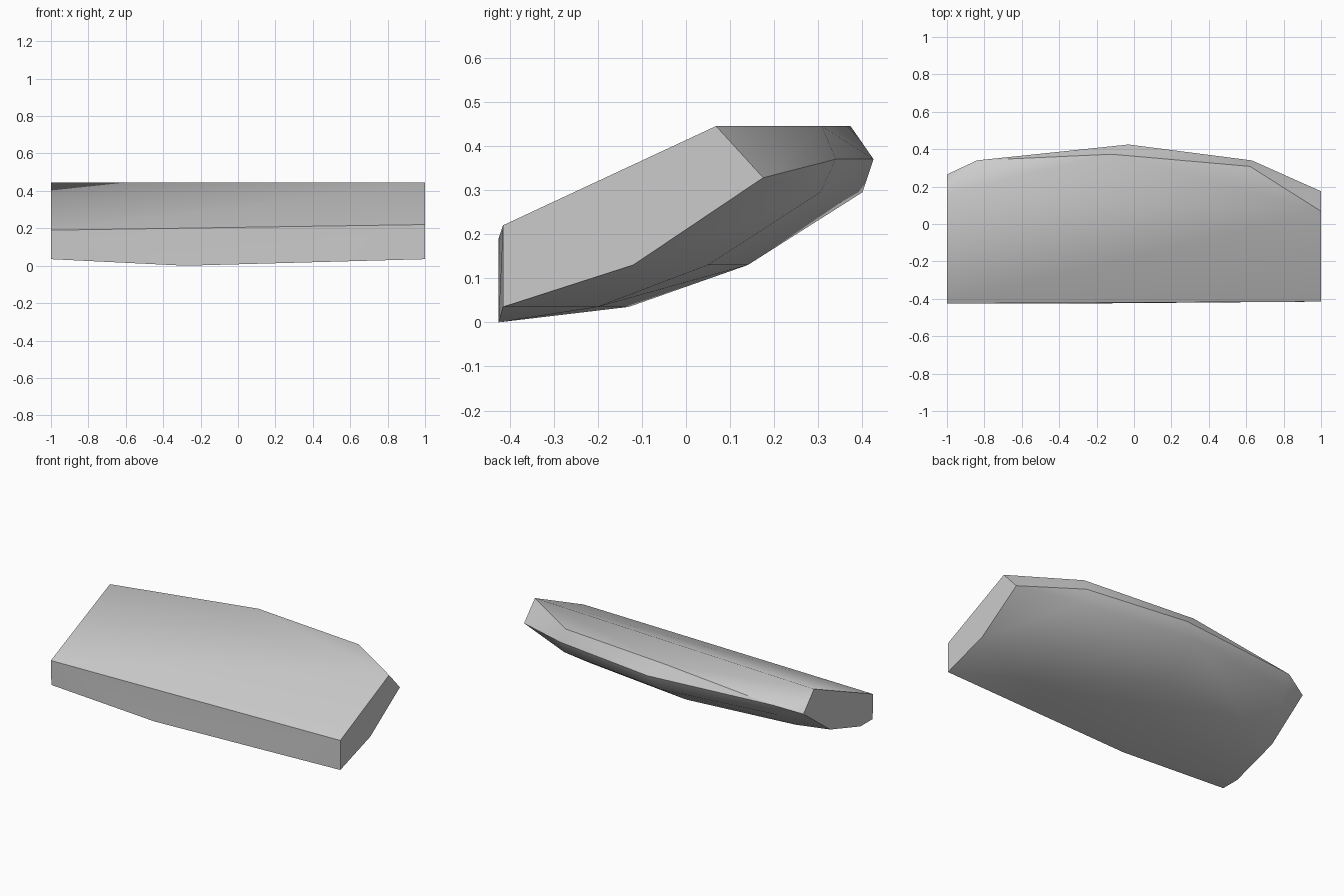
import bpy
import bmesh
import math

default_cube = bpy.data.objects.get("Cube")
if default_cube:
    bpy.data.objects.remove(default_cube, do_unlink=True)


def make_material(name, value):
    """Plain grey material shown in viewport and render."""
    material = bpy.data.materials.new(name)
    material.use_nodes = True
    colour = (value, value, value, 1.0)
    material.diffuse_color = colour
    material.node_tree.nodes["Principled BSDF"].inputs["Base Color"].default_value = colour
    return material


def add_contour(mesh, height, points):
    """Add a row of corners at one height along the slab."""
    for x, y in points:
        mesh.verts.new((x, y, height))


def build_slab(name, material):
    mesh = bmesh.new()

    # Front face: sloping top edge and a shallow keel underneath
    for x, y, z in ((-1, -.425, .19), (1, -.415, .22), (-.28, -.425, 0)):
        mesh.verts.new((x, y, z))

    # Underside contours, bulging backwards as they rise
    add_contour(mesh, .035, ((-1, -.42), (-1, -.3), (-.2, -.13), (.63, -.2), (1, -.415)))
    add_contour(mesh, .13, ((-1, 0), (-.8, .06), (-.1, .14), (.63, .05), (1, -.12)))
    add_contour(mesh, .295, ((-.84, .3), (-.1, .4), (.63, .305)))

    # Back rim, the widest line of the slab
    add_contour(mesh, .328, ((-1, .265), (1, .175)))
    add_contour(mesh, .37, ((-.84, .34), (-.03, .425), (.63, .34)))

    # Flat top plateau behind the slope
    add_contour(mesh, .445, ((-1, .16), (-.12, .373), (.62, .308), (1, .068)))

    # Wrap the corners into a solid and merge coplanar facets
    hull = bmesh.ops.convex_hull(mesh, input=mesh.verts[:])
    spare = [v for v in hull["geom_interior"] if isinstance(v, bmesh.types.BMVert)]
    bmesh.ops.delete(mesh, geom=spare, context="VERTS")
    bmesh.ops.dissolve_limit(mesh, angle_limit=math.radians(1),
                             verts=mesh.verts[:], edges=mesh.edges[:])
    bmesh.ops.recalc_face_normals(mesh, faces=mesh.faces[:])

    data = bpy.data.meshes.new(name)
    mesh.to_mesh(data)
    mesh.free()
    data.materials.append(material)
    slab = bpy.data.objects.new(name, data)
    bpy.context.collection.objects.link(slab)
    return slab


slab = build_slab("rock_slab", make_material("stone_grey", .6))

# Soft shading over gentle bends, crisp at the strong edges
bpy.ops.object.select_all(action="DESELECT")
slab.select_set(True)
bpy.context.view_layer.objects.active = slab
bpy.ops.object.shade_smooth_by_angle(angle=math.radians(30))
